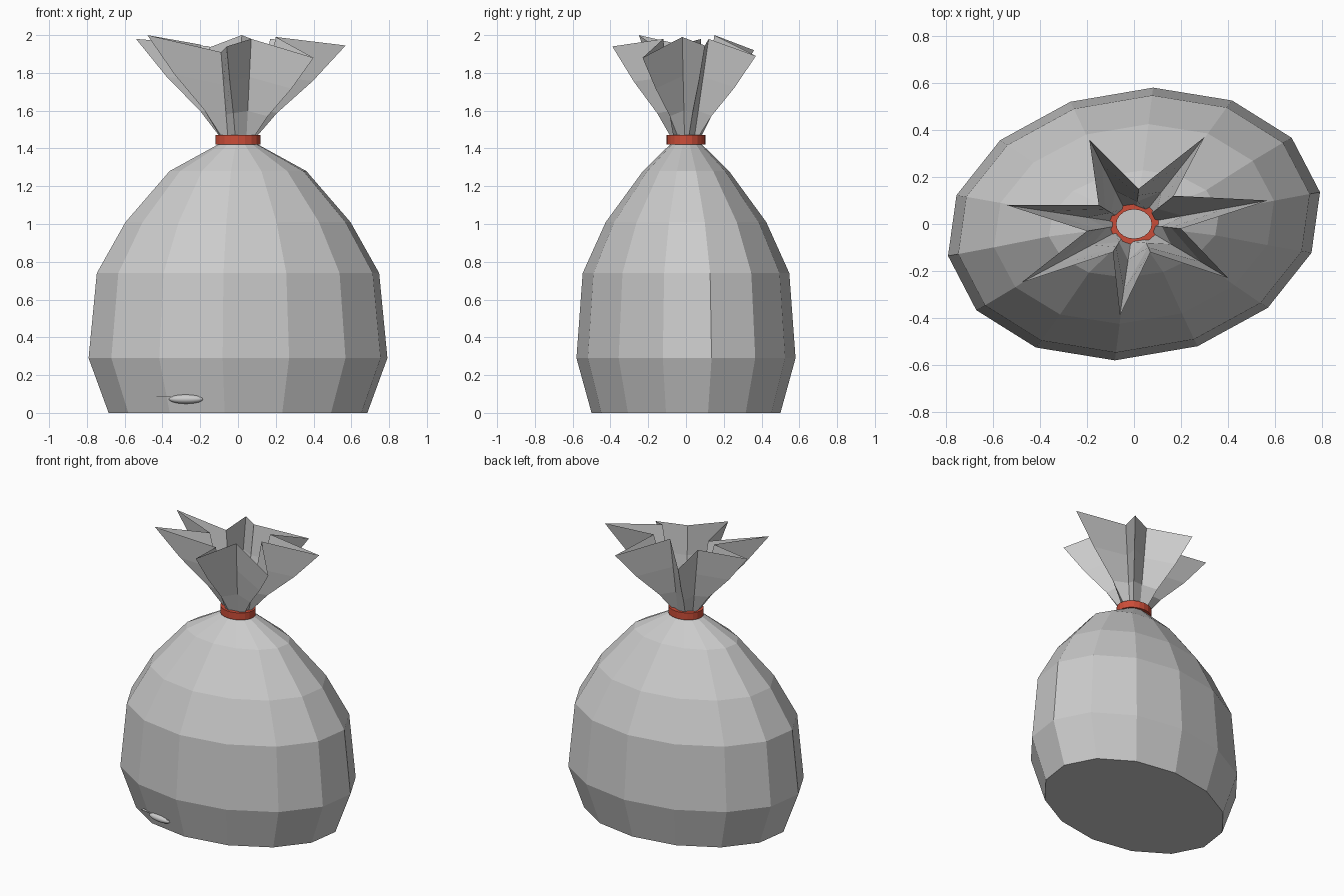
import bpy, bmesh, math

if "Cube" in bpy.data.objects:
    bpy.data.objects.remove(bpy.data.objects["Cube"])


def material(name, rgb):
    m = bpy.data.materials.new(name)
    m.diffuse_color = (*rgb, 1)
    m.use_nodes = True
    m.node_tree.nodes["Principled BSDF"].inputs["Base Color"].default_value = m.diffuse_color
    return m


GREY = material("bag grey", (0.60, 0.60, 0.60))
RED = material("tie red", (0.60, 0.075, 0.04))


def loft(name, rings, mat, cap_start=False, cap_end=False, closed=False):
    """Skin a list of equally sized point rings."""
    bm = bmesh.new()
    loops = [[bm.verts.new(p) for p in ring] for ring in rings]
    n = len(loops[0])
    pairs = list(zip(loops, loops[1:]))
    if closed:
        pairs.append((loops[-1], loops[0]))
    for a, b in pairs:
        for i in range(n):
            j = (i + 1) % n
            bm.faces.new((a[i], a[j], b[j], b[i]))
    if cap_start:
        bm.faces.new(loops[0][::-1])
    if cap_end:
        bm.faces.new(loops[-1])
    if closed or (cap_start and cap_end):
        bmesh.ops.recalc_face_normals(bm, faces=bm.faces[:])
    mesh = bpy.data.meshes.new(name)
    bm.to_mesh(mesh)
    bm.free()
    mesh.materials.append(mat)
    obj = bpy.data.objects.new(name, mesh)
    bpy.context.collection.objects.link(obj)
    return obj


def oval(rx, ry, z, n, x_phase=0.0, y_phase=0.0):
    return [(rx * math.cos(2 * math.pi * i / n + math.radians(x_phase)),
             ry * math.sin(2 * math.pi * i / n + math.radians(y_phase)), z)
            for i in range(n)]


# Faceted sack, slightly skewed oval with 14 sides
profile = [(0.69, 0.50, 0.0), (0.797, 0.58, 0.29), (0.753, 0.547, 0.74),
           (0.60, 0.425, 1.01), (0.365, 0.228, 1.28), (0.09, 0.075, 1.43)]
loft("sack_body", [oval(rx, ry, z, 14, 7.0, 13.5) for rx, ry, z in profile],
     GREY, cap_start=True, cap_end=True)

# Tie around the neck
tie = [(0.12, 0.102, 1.42), (0.12, 0.102, 1.47), (0.075, 0.062, 1.47), (0.075, 0.062, 1.42)]
loft("neck_tie", [oval(rx, ry, z, 20) for rx, ry, z in tie], RED, closed=True)

# Gathered top: star of alternating tips and folds, counter-clockwise
rim = [(0.57, 0.10, 1.945), (0.17, 0.12, 1.98), (0.30, 0.37, 1.89), (0.02, 0.15, 2.0),
       (-0.19, 0.36, 1.92), (-0.15, 0.08, 1.94), (-0.54, 0.08, 1.98), (-0.20, -0.03, 1.95),
       (-0.48, -0.25, 2.0), (-0.09, -0.12, 1.91), (-0.06, -0.39, 1.94), (0.07, -0.12, 1.98),
       (0.40, -0.23, 1.88), (0.20, -0.02, 1.99)]


def pleat_ring(t, tip_share):
    ring = []
    for i, (x, y, z) in enumerate(rim):
        a = math.atan2(y, x)
        bx, by = 0.088 * math.cos(a), 0.075 * math.sin(a)
        s = t if i % 2 else tip_share
        ring.append((bx + (x - bx) * s, by + (y - by) * s, 1.45 + (z - 1.45) * t))
    return ring


loft("gathered_top", [pleat_ring(t, s) for t, s in
                      ((0, 0), (0.28, 0.25), (0.62, 0.64), (1, 1))], GREY)

# Small flattened bump low on the front, with a thin crease beside it
bpy.ops.mesh.primitive_uv_sphere_add(segments=24, ring_count=12, location=(-0.275, -0.485, 0.073))
bump = bpy.context.object
bump.name = "front_bump"
bump.scale = (0.092, 0.03, 0.025)
bump.rotation_euler.z = math.radians(-8)
bump.data.materials.append(GREY)
bpy.ops.object.shade_smooth_by_angle()

bpy.ops.mesh.primitive_cube_add(size=1, location=(-0.31, -0.482, 0.086))
crease = bpy.context.object
crease.name = "front_crease"
crease.scale = (0.24, 0.02, 0.003)
crease.rotation_euler.z = math.radians(-8)
crease.data.materials.append(GREY)
